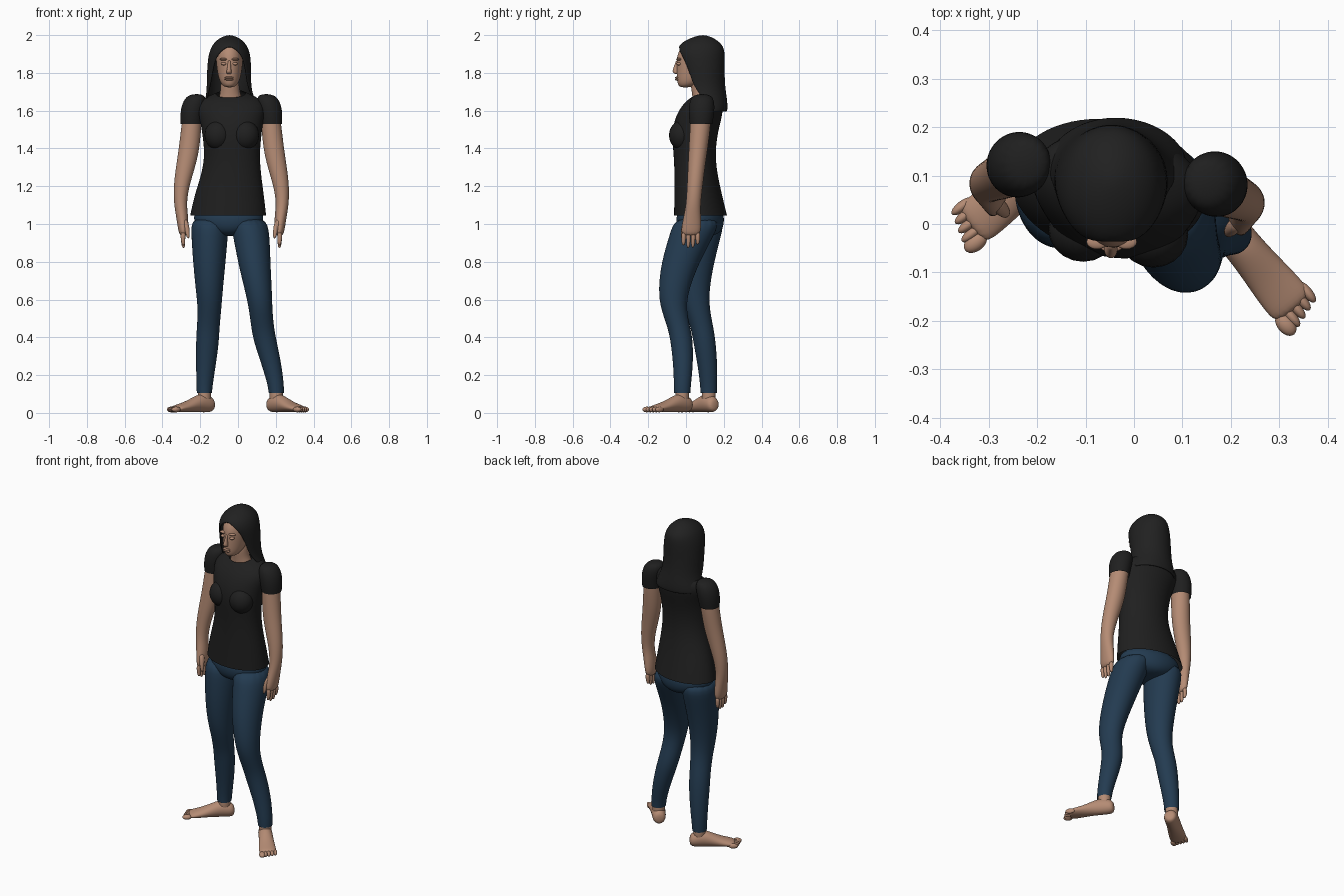
import bpy
import bmesh
import math
from mathutils import Matrix, Vector

cube = bpy.data.objects.get("Cube")
if cube:
    bpy.data.objects.remove(cube, do_unlink=True)


def make_material(name, red, green, blue):
    material = bpy.data.materials.new(name)
    material.use_nodes = True
    material.diffuse_color = (red, green, blue, 1)
    shader = material.node_tree.nodes["Principled BSDF"]
    shader.inputs["Base Color"].default_value = (red, green, blue, 1)
    shader.inputs["Roughness"].default_value = 0.8
    return material


skin = make_material("warm_skin", 0.46, 0.26, 0.175)
shirt_black = make_material("black_cotton", 0.014, 0.014, 0.014)
hair_black = make_material("black_hair", 0.015, 0.015, 0.015)
denim = make_material("dark_blue_denim", 0.017, 0.044, 0.082)


def finish(bm, name, material, matrix=None, levels=2, thickness=0):
    """Turn a bmesh into a smooth object with its modifiers."""
    if matrix:
        bm.transform(matrix)
    bmesh.ops.recalc_face_normals(bm, faces=bm.faces)
    for face in bm.faces:
        face.smooth = True
    mesh = bpy.data.meshes.new(name)
    bm.to_mesh(mesh)
    bm.free()
    mesh.materials.append(material)
    obj = bpy.data.objects.new(name, mesh)
    bpy.context.scene.collection.objects.link(obj)
    if thickness:
        solid = obj.modifiers.new("thickness", "SOLIDIFY")
        solid.thickness = thickness
        solid.offset = -1
    if levels:
        smooth = obj.modifiers.new("smooth", "SUBSURF")
        smooth.levels = smooth.render_levels = levels
    return obj


def loft(name, material, rings, caps="both", yaw=0, gaps=None, segments=16, **options):
    """Skin elliptical rings (x, y, z, rx, ry, tilt); gaps open the front."""
    bm = bmesh.new()
    rows = []
    for index, (x, y, z, rx, ry, *tilt) in enumerate(rings):
        gap = gaps[index] if gaps else 0
        steps = segments - 1 if gaps else segments
        row = []
        for k in range(segments):
            angle = -math.pi / 2 + gap + (2 * math.pi - 2 * gap) * k / steps
            offset = Vector((rx * math.cos(angle), ry * math.sin(angle), 0))
            offset.rotate(Matrix.Rotation(yaw, 3, "Z"))
            if tilt:
                offset.z = tilt[0] * math.sin(angle)
            row.append(bm.verts.new(Vector((x, y, z)) + offset))
        rows.append(row)
    span = segments - 1 if gaps else segments
    for low, high in zip(rows, rows[1:]):
        for k in range(span):
            n = (k + 1) % segments
            bm.faces.new((low[k], low[n], high[n], high[k]))
    if caps in ("both", "first"):
        bm.faces.new(rows[0])
    if caps in ("both", "last"):
        bm.faces.new(rows[-1])
    if gaps:
        bmesh.ops.remove_doubles(bm, verts=bm.verts, dist=0.0005)
    return finish(bm, name, material, **options)


def ellipsoid(name, material, center, radii, matrix=None):
    bm = bmesh.new()
    bmesh.ops.create_uvsphere(bm, u_segments=20, v_segments=12, radius=1)
    bm.transform(Matrix.Translation(center) @ Matrix.Diagonal((*radii, 1)))
    return finish(bm, name, material, matrix, levels=0)


# Shirt body, turned slightly so the left shoulder leads
twist = -0.14
loft("shirt_body", shirt_black, [
    (-.052, .077, 1.045, .207, .142), (-.047, .065, 1.15, .19, .128),
    (-.035, .052, 1.27, .16, .114), (-.031, .045, 1.37, .149, .112),
    (-.032, .045, 1.47, .16, .122), (-.033, .062, 1.55, .172, .126),
    (-.035, .085, 1.62, .19, .115), (-.036, .098, 1.67, .15, .085, .01),
    (-.038, .09, 1.69, .08, .065, .022)], caps="none", yaw=twist)
for name, x, y in (("left_bust", .04, -.022), ("right_bust", -.105, -.01)):
    ellipsoid(name, shirt_black, (x, y, 1.47), (.072, .068, .078))

# Neck and head
loft("neck", skin, [(-.04, .095, 1.6, .085, .06), (-.04, .09, 1.66, .066, .056),
                    (-.042, .08, 1.7, .05, .05), (-.044, .07, 1.79, .05, .055)])
loft("head", skin, [
    (-.045, -.005, 1.722, .024, .028), (-.045, .018, 1.745, .05, .066),
    (-.045, .045, 1.79, .064, .097), (-.045, .06, 1.85, .072, .112),
    (-.045, .065, 1.9, .074, .115), (-.045, .07, 1.95, .058, .09),
    (-.045, .07, 1.97, .03, .05)])

# Facial features
loft("nose", skin, [(-.048, -.045, 1.793, .014, .012), (-.048, -.055, 1.805, .016, .022),
                    (-.047, -.05, 1.83, .009, .015), (-.046, -.045, 1.87, .008, .008)],
     segments=10)
for height in (1.765, 1.775):
    ellipsoid("lip", skin, (-.047, -.046, height), (.024, .012, .006))
for side in (-1, 1):
    ellipsoid("eyelid", skin, (-.046 + side * .03, -.037, 1.848), (.015, .014, .008))
    ellipsoid("brow", skin, (-.046 + side * .03, -.037, 1.872), (.022, .015, .007))

# Long hair: a shell parted around the face, falling onto the back
loft("long_hair", hair_black, [
    (-.045, .09, 2.0, .012, .014), (-.045, .085, 1.985, .055, .065),
    (-.045, .077, 1.95, .092, .118), (-.045, .075, 1.915, .107, .13),
    (-.046, .08, 1.87, .115, .126), (-.047, .088, 1.8, .118, .117),
    (-.048, .092, 1.74, .118, .115), (-.045, .098, 1.69, .124, .115),
    (-.04, .11, 1.64, .14, .11), (-.035, .115, 1.595, .15, .105)],
    caps="first", gaps=(0, 0, 0, .5, .75, .9, 1.05, 1.3, 1.6, 1.75),
    segments=22, thickness=.012)


# Arms, sleeves and hands: the right side mirrors the left, set further back
def place(side, rings):
    if side == "left":
        return rings
    return [(-.07 - x, y + .04, *rest) for x, y, *rest in rings]


for side in ("left", "right"):
    loft(side + "_sleeve", shirt_black, place(side, [
        (.177, .08, 1.53, .058, .061), (.174, .081, 1.58, .063, .069),
        (.163, .084, 1.64, .066, .07), (.148, .086, 1.69, .045, .05)]), caps="last")
    loft(side + "_arm", skin, place(side, [
        (.165, .08, 1.62, .05, .055), (.176, .077, 1.53, .054, .056),
        (.188, .065, 1.4, .056, .051), (.208, .055, 1.3, .052, .046),
        (.23, .047, 1.2, .042, .042), (.236, .039, 1.11, .034, .039),
        (.227, .034, 1.05, .033, .045), (.22, .028, .98, .029, .054),
        (.218, .024, .935, .022, .049)]))
    for k, tip in enumerate((.885, .87, .872, .89)):
        y = -.012 + k * .025
        loft(f"{side}_finger_{k + 1}", skin, place(side, [
            (.22, y, .96, .016, .014), (.222, y, .92, .013, .013),
            (.218, y - .002, tip, .009, .009)]), segments=8)
    loft(side + "_thumb", skin, place(side, [
        (.215, .005, 1.03, .018, .02), (.2, -.012, .98, .016, .016),
        (.193, -.02, .92, .009, .01)]), segments=8)

# Trousers: a shared girth table, with each leg on its own line
girth = ((1.04, .1, .125), (.95, .1, .122), (.8, .088, .103), (.65, .073, .082),
         (.55, .063, .068), (.45, .061, .061), (.37, .062, .06), (.25, .053, .053),
         (.15, .044, .046), (.105, .041, .044))
lines = {
    "left": ((.05, .065), (.07, .035), (.085, -.03), (.108, -.067), (.12, -.067),
             (.13, -.036), (.146, -.021), (.179, -.015), (.2, -.019), (.203, -.02)),
    "right": ((-.15, .085), (-.15, .07), (-.152, .048), (-.152, .042), (-.15, .058),
              (-.158, .086), (-.162, .099), (-.17, .114), (-.177, .12), (-.178, .12))}
loft("trouser_hips", denim, [
    (-.04, .075, .935, .05, .075), (-.045, .075, .96, .14, .115),
    (-.05, .075, 1.01, .198, .132), (-.05, .075, 1.1, .185, .12)], yaw=twist)

feet = {"left": (.635, -.77), "right": (-.79, -.61)}
for side, line in lines.items():
    loft(side + "_trouser_leg", denim,
         [(x, y, *size) for (x, y), size in zip(line, girth)], caps="first")
    ankle_x, ankle_y = line[-1]
    loft(side + "_ankle", skin, [(ankle_x, ankle_y, .04, .036, .036),
                                 (ankle_x, ankle_y, .09, .036, .038),
                                 (ankle_x, ankle_y, .15, .036, .036)])

    # Foot, lofted from heel to toes along its own heading
    forward = Vector((*feet[side], 0))
    up = Vector((0, 0, 1))
    across = up.cross(forward)
    heel = Vector((ankle_x, ankle_y, 0)) - forward * .06
    frame = Matrix.Translation(heel) @ Matrix((across, up, forward)).transposed().to_4x4()
    loft(side + "_foot", skin, [
        (0, .042, .002, .024, .026), (0, .046, .022, .04, .044),
        (0, .054, .075, .041, .052), (0, .045, .125, .042, .042),
        (0, .032, .18, .047, .029), (0, .024, .235, .051, .021),
        (0, .02, .265, .046, .016)], matrix=frame)
    inner = 1 if across.x * (-.04 - ankle_x) > 0 else -1
    for k in range(5):
        width = .018 if k == 0 else .011
        reach = .275 - k * .006
        ellipsoid(f"{side}_toe_{k + 1}", skin,
                  (inner * (.034 - k * .019), .018, reach), (width, .015, .027), frame)
